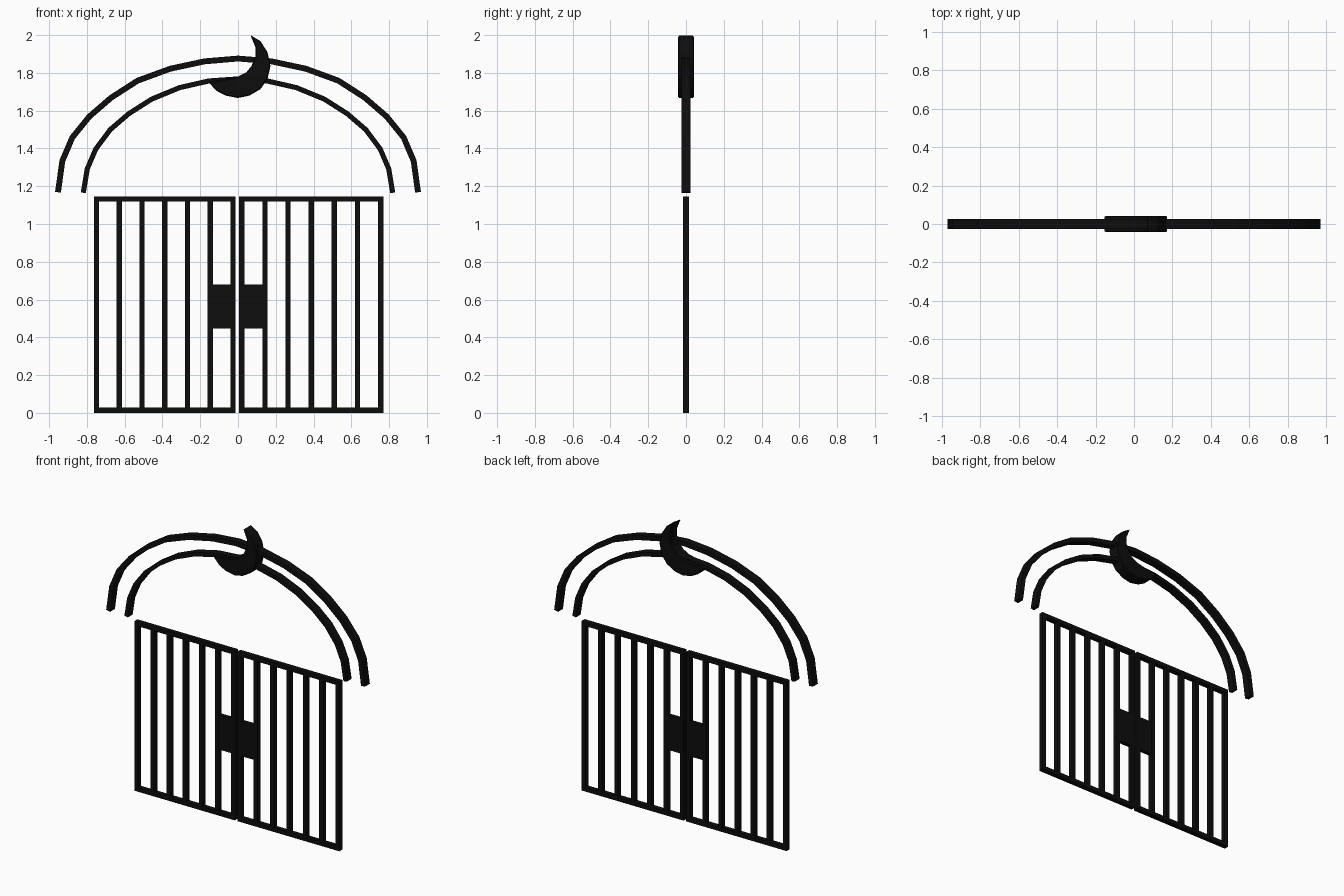
import bpy
import bmesh
from mathutils import Vector

if "Cube" in bpy.data.objects:
    bpy.data.objects.remove(bpy.data.objects["Cube"])

black = bpy.data.materials.new("black_iron")
black.diffuse_color = (0.004, 0.004, 0.004, 1)
black.use_nodes = True
black.node_tree.nodes["Principled BSDF"].inputs["Base Color"].default_value = black.diffuse_color


def finish(bm, name):
    bmesh.ops.recalc_face_normals(bm, faces=bm.faces)
    mesh = bpy.data.meshes.new(name)
    bm.to_mesh(mesh)
    bm.free()
    mesh.materials.append(black)
    ob = bpy.data.objects.new(name, mesh)
    bpy.context.collection.objects.link(ob)
    return ob


def box(name, x0, x1, z0, z1, half_y):
    bm = bmesh.new()
    bmesh.ops.create_cube(bm, size=1)
    for v in bm.verts:
        v.co = ((x0 + x1) / 2 + v.co.x * (x1 - x0), v.co.y * 2 * half_y,
                (z0 + z1) / 2 + v.co.z * (z1 - z0))
    return finish(bm, name)


def arch(name, half, width, half_y):
    """Sweep a rectangle along a half profile mirrored across x = 0."""
    pts = [Vector((-x, z)) for x, z in half] + [Vector(p) for p in half[-2::-1]]
    bm = bmesh.new()
    rings = []
    for i, p in enumerate(pts):
        a, b = pts[max(i - 1, 0)], pts[min(i + 1, len(pts) - 1)]
        t = (b - a).normalized()
        n = Vector((-t.y, t.x)) * width / 2
        rings.append([bm.verts.new((p.x + s * n.x, y, p.y + s * n.y))
                      for s, y in ((-1, -half_y), (1, -half_y), (1, half_y), (-1, half_y))])
    for r, q in zip(rings, rings[1:]):
        for k in range(4):
            bm.faces.new((r[k], r[(k + 1) % 4], q[(k + 1) % 4], q[k]))
    bm.faces.new(rings[0])
    bm.faces.new(rings[-1])
    return finish(bm, name)


# Two gate leaves: stiles, bars, rails and lock plate
bar, top = 0.028, 1.146
for side, x0, x1 in (("left", -0.763, -0.013), ("right", 0.006, 0.769)):
    step = (x1 - x0 - bar) / 6
    for i in range(7):
        kind = "stile" if i in (0, 6) else "bar"
        x = x0 + i * step
        box(f"{side}_gate_{kind}_{i}", x, x + bar, 0, top, 0.016)
    box(f"{side}_bottom_rail", x0, x1, 0, bar, 0.016)
    box(f"{side}_top_rail", x0, x1, top - bar, top, 0.016)
    p0 = x1 - step - bar if side == "left" else x0
    box(f"{side}_lock_plate", p0, p0 + step + bar, 0.446, 0.679, 0.014)

# Twin arches above the gate
arch("outer_arch",
     [(0.953, 1.168), (0.93, 1.334), (0.877, 1.458), (0.787, 1.569), (0.671, 1.669),
      (0.531, 1.759), (0.359, 1.822), (0.177, 1.861), (0, 1.876)], 0.031, 0.025)
arch("inner_arch",
     [(0.819, 1.165), (0.798, 1.292), (0.753, 1.397), (0.676, 1.5), (0.578, 1.584),
      (0.457, 1.661), (0.309, 1.722), (0.156, 1.757), (0, 1.768)], 0.027, 0.025)

# Crescent ornament: extruded outline with softened edges
outline = [(0.066, 2.0), (0.119, 1.968), (0.156, 1.91), (0.172, 1.836), (0.156, 1.767),
           (0.119, 1.714), (0.061, 1.68), (0, 1.667), (-0.066, 1.68), (-0.114, 1.705),
           (-0.157, 1.752), (-0.07, 1.765), (0, 1.78), (0.045, 1.804), (0.071, 1.836),
           (0.092, 1.883), (0.092, 1.936)]
bm = bmesh.new()
face = bm.faces.new([bm.verts.new((x, -0.042, z)) for x, z in outline])
ext = bmesh.ops.extrude_face_region(bm, geom=[face], use_keep_orig=True)
moved = [v for v in ext["geom"] if isinstance(v, bmesh.types.BMVert)]
bmesh.ops.translate(bm, vec=(0, 0.084, 0), verts=moved)
moon = finish(bm, "crescent_ornament")
bevel = moon.modifiers.new("soft_edges", 'BEVEL')
bevel.width = 0.005
bevel.segments = 1
bevel.limit_method = 'ANGLE'
bevel.angle_limit = 1.2
